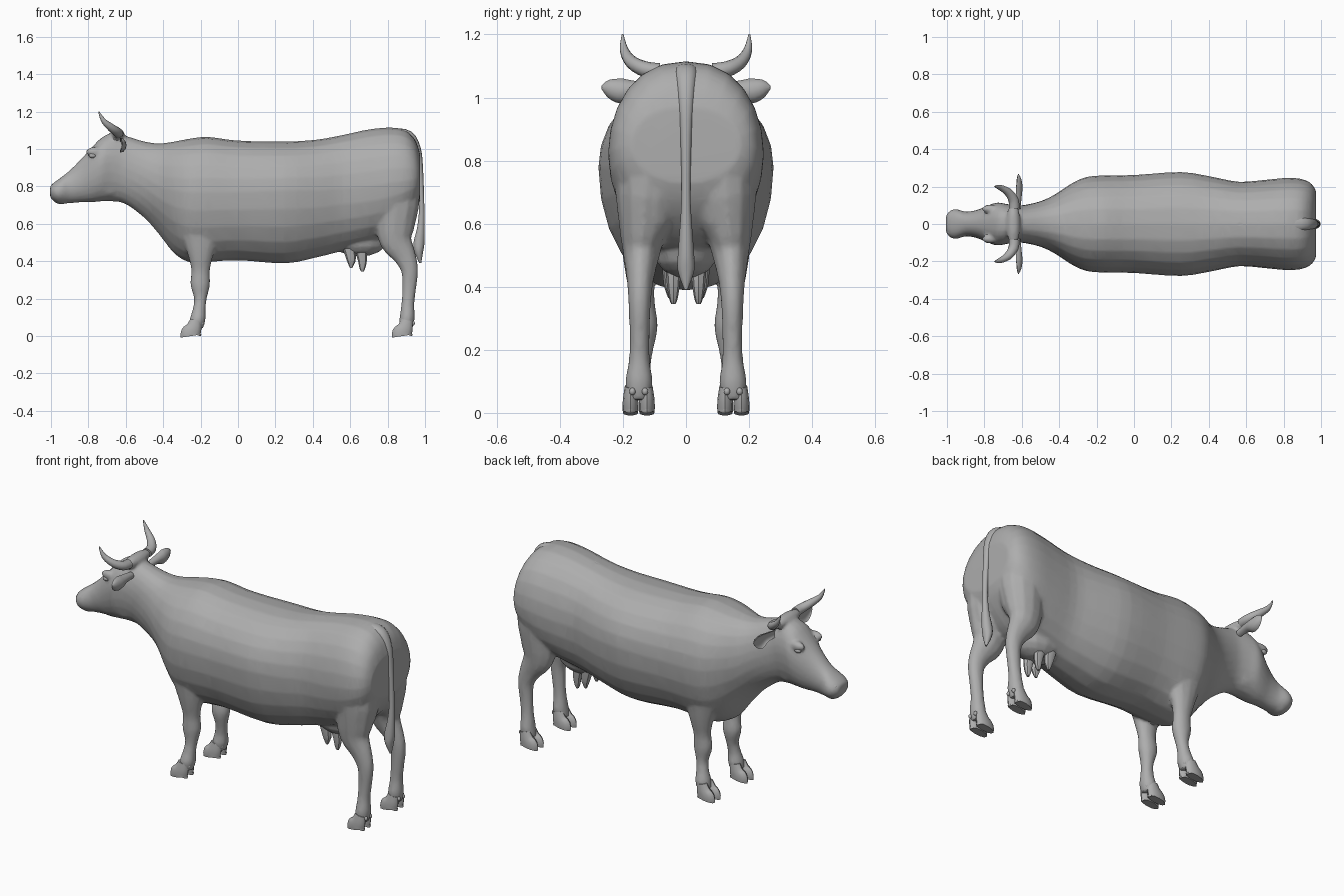
import bpy
import bmesh
import math
from mathutils import Vector, Matrix

cube = bpy.data.objects.get("Cube")
if cube:
    bpy.data.objects.remove(cube, do_unlink=True)

hide = bpy.data.materials.new("plain grey")
hide.use_nodes = True
hide.diffuse_color = (0.42, 0.42, 0.42, 1)
hide.node_tree.nodes["Principled BSDF"].inputs["Base Color"].default_value = hide.diffuse_color

SIDES = (1, -1)


def blend(rows, steps=3):
    """Pass a smooth curve through rows of station values."""
    result = []
    for i in range(len(rows) - 1):
        before, start = rows[max(i - 1, 0)], rows[i]
        end, after = rows[i + 1], rows[min(i + 2, len(rows) - 1)]
        for k in range(steps):
            t = k / steps
            result.append([
                b + 0.5 * t * (c - a + t * (2 * a - 5 * b + 4 * c - d + t * (3 * (b - c) + d - a)))
                for a, b, c, d in zip(before, start, end, after)])
    result.append(list(rows[-1]))
    return result


def skin(bm, rings):
    """Bridge a list of rings and cap both ends."""
    loops = [[bm.verts.new(p) for p in ring] for ring in rings]
    count = len(loops[0])
    for a, b in zip(loops, loops[1:]):
        for i in range(count):
            j = (i + 1) % count
            bm.faces.new((a[i], a[j], b[j], b[i]))
    bm.faces.new(loops[0][::-1])
    bm.faces.new(loops[-1])


def tube(bm, rows, side=1, ref=(0, 1, 0), count=12, cupped=False):
    """Rows are x, y, z, radius along ref, radius across ref."""
    rows = blend(rows)
    centres = [Vector((r[0], r[1] * side, r[2])) for r in rows]
    rings = []
    for i, row in enumerate(rows):
        tangent = (centres[min(i + 1, len(rows) - 1)] - centres[max(i - 1, 0)]).normalized()
        u = Vector(ref)
        u = (u - tangent * u.dot(tangent)).normalized()
        v = tangent.cross(u)
        ring = []
        for k in range(count):
            angle = math.tau * k / count
            c = math.cos(angle)
            if cupped and c < 0:
                c *= -0.4
            ring.append(centres[i] + u * c * row[3] + v * math.sin(angle) * row[4])
        rings.append(ring)
    skin(bm, rings)


def ball(bm, centre, radii):
    matrix = Matrix.Translation(centre) @ Matrix.Diagonal((*radii, 1))
    bmesh.ops.create_uvsphere(bm, u_segments=14, v_segments=8, radius=1, matrix=matrix)


def finish(name, bm, angle=40, fused=False):
    """Turn a bmesh into a shaded object, optionally fusing its volumes."""
    bmesh.ops.recalc_face_normals(bm, faces=bm.faces)
    mesh = bpy.data.meshes.new(name)
    bm.to_mesh(mesh)
    bm.free()
    obj = bpy.data.objects.new(name, mesh)
    bpy.context.collection.objects.link(obj)
    bpy.ops.object.select_all(action='DESELECT')
    obj.select_set(True)
    bpy.context.view_layer.objects.active = obj
    if fused:
        remesh = obj.modifiers.new("fuse", 'REMESH')
        remesh.mode = 'VOXEL'
        remesh.voxel_size = 0.009
        relax = obj.modifiers.new("relax", 'SMOOTH')
        relax.factor = 0.5
        relax.iterations = 4
        reduce = obj.modifiers.new("reduce", 'DECIMATE')
        reduce.ratio = 0.2
        for modifier in list(obj.modifiers):
            bpy.ops.object.modifier_apply(modifier=modifier.name)
    obj.data.materials.clear()
    obj.data.materials.append(hide)
    bpy.ops.object.shade_smooth_by_angle(angle=math.radians(angle))


# Head, neck and trunk: x, bottom, widest height, top, half width
TRUNK = [
    (-1.005, .745, .775, .80, .045), (-.985, .72, .775, .82, .07),
    (-.95, .71, .775, .845, .08), (-.9, .71, .79, .885, .066),
    (-.84, .715, .83, .945, .075), (-.78, .715, .88, 1.01, .1),
    (-.73, .72, .92, 1.06, .115), (-.67, .72, .93, 1.085, .105),
    (-.6, .705, .9, 1.07, .1), (-.5, .63, .85, 1.04, .122),
    (-.42, .54, .8, 1.03, .16), (-.34, .44, .78, 1.04, .213),
    (-.26, .395, .77, 1.055, .25), (-.16, .395, .77, 1.065, .26),
    (0, .405, .77, 1.045, .262), (.25, .388, .78, 1.04, .278),
    (.42, .42, .78, 1.05, .252), (.56, .455, .79, 1.075, .226),
    (.7, .49, .8, 1.105, .236), (.82, .53, .82, 1.115, .247),
    (.9, .6, .83, 1.098, .24), (.95, .67, .84, 1.045, .215),
    (.974, .73, .85, .97, .175)]


def trunk_ring(row, count=24):
    x, bottom, middle, top, width = row
    pinch = 0.9 + 0.6 * math.exp(-((x + .44) / .12) ** 2)
    ring = []
    for k in range(count):
        angle = math.tau * k / count
        c, s = math.cos(angle), math.sin(angle)
        y = math.copysign(abs(c) ** (0.86 if s > 0 else pinch), c) * width
        ring.append(Vector((x, y, middle + s * (top - middle if s > 0 else middle - bottom))))
    return ring


# Legs: x, y, z, half width, half depth
FRONT_LEG = [
    (-.22, .14, .85, .06, .09), (-.215, .152, .65, .065, .115),
    (-.202, .148, .52, .056, .095), (-.2, .144, .43, .046, .068),
    (-.2, .137, .35, .038, .05), (-.202, .132, .275, .043, .053),
    (-.201, .137, .2, .033, .034), (-.208, .145, .14, .033, .035),
    (-.215, .149, .09, .044, .042), (-.226, .15, .045, .038, .038)]
HIND_LEG = [
    (.85, .12, .95, .07, .08), (.85, .125, .75, .1, .122),
    (.84, .135, .6, .079, .107), (.845, .141, .51, .06, .088),
    (.89, .145, .43, .044, .062), (.918, .147, .35, .036, .046),
    (.915, .147, .25, .032, .037), (.908, .148, .17, .033, .035),
    (.905, .149, .1, .044, .041), (.896, .15, .045, .038, .038)]

body = bmesh.new()
skin(body, [trunk_ring(row) for row in blend(TRUNK)])
for side in SIDES:
    tube(body, FRONT_LEG, side)
    tube(body, HIND_LEG, side)
    # Brow, cheek and buttock
    ball(body, (-.765, side * .08, .985), (.05, .024, .026))
    ball(body, (-.7, side * .05, .83), (.1, .038, .085))
    ball(body, (.87, side * .11, .77), (.1, .095, .24))
# Poll between the horns, lower lip and udder
ball(body, (-.645, 0, 1.078), (.038, .12, .034))
ball(body, (-.945, 0, .728), (.04, .052, .024))
ball(body, (.65, 0, .51), (.15, .1, .085))
finish("body", body, 30, fused=True)

# Teats
teats = bmesh.new()
for side in SIDES:
    for x, y, tip in ((.605, .05, .365), (.665, .04, .345)):
        tube(teats, [(x - .01, y, .47, .026, .034), (x, y, .41, .021, .025),
                     (x, y, tip + .02, .014, .016), (x, y, tip, .007, .007)], side, count=8)
finish("teats", teats)

# Cloven hooves with small dewclaws behind
hooves = bmesh.new()
for foot_x in (-.226, .904):
    for side in SIDES:
        for claw in SIDES:
            y = .15 + claw * .026
            toe = foot_x - .025
            tube(hooves, [(toe, y, 0, .024, .056), (toe, y, .016, .025, .054),
                          (toe + .015, y, .045, .024, .042), (foot_x, y, .085, .018, .03)], side)
            ball(hooves, (foot_x + .032, side * (.15 + claw * .02), .068), (.01, .01, .012))
finish("hooves", hooves)

# Horns
horns = bmesh.new()
for side in SIDES:
    tube(horns, [(-.64, .085, 1.083, .028, .026), (-.645, .13, 1.09, .027, .025),
                 (-.675, .172, 1.112, .022, .021), (-.718, .196, 1.15, .014, .014),
                 (-.745, .201, 1.2, .003, .003)], side, ref=(1, 0, 0))
finish("horns", horns)

# Ears, cupped towards the face
ears = bmesh.new()
for side in SIDES:
    tube(ears, [(-.63, .08, 1.02, .022, .02), (-.63, .15, 1.025, .03, .026),
                (-.63, .2, 1.02, .034, .04), (-.625, .245, 1.03, .022, .028),
                (-.62, .268, 1.032, .004, .005)], side, ref=(1, 0, 0), cupped=True)
finish("ears", ears)

# Eyes and nostrils
eyes = bmesh.new()
nostrils = bmesh.new()
for side in SIDES:
    ball(eyes, (-.778, side * .091, .965), (.02, .012, .013))
    ball(nostrils, (-.982, side * .042, .795), (.014, .016, .012))
finish("eyes", eyes)
finish("nostrils", nostrils)

# Tail with a tuft at the end
tail = bmesh.new()
tube(tail, [(.84, 0, 1.092, .04, .02), (.915, 0, 1.075, .034, .022),
            (.958, 0, 1.0, .026, .02), (.972, 0, .88, .018, .018),
            (.982, 0, .7, .014, .014), (.978, 0, .58, .02, .02),
            (.968, 0, .5, .026, .029), (.967, 0, .45, .026, .023),
            (.975, 0, .39, .005, .005)])
finish("tail", tail)
